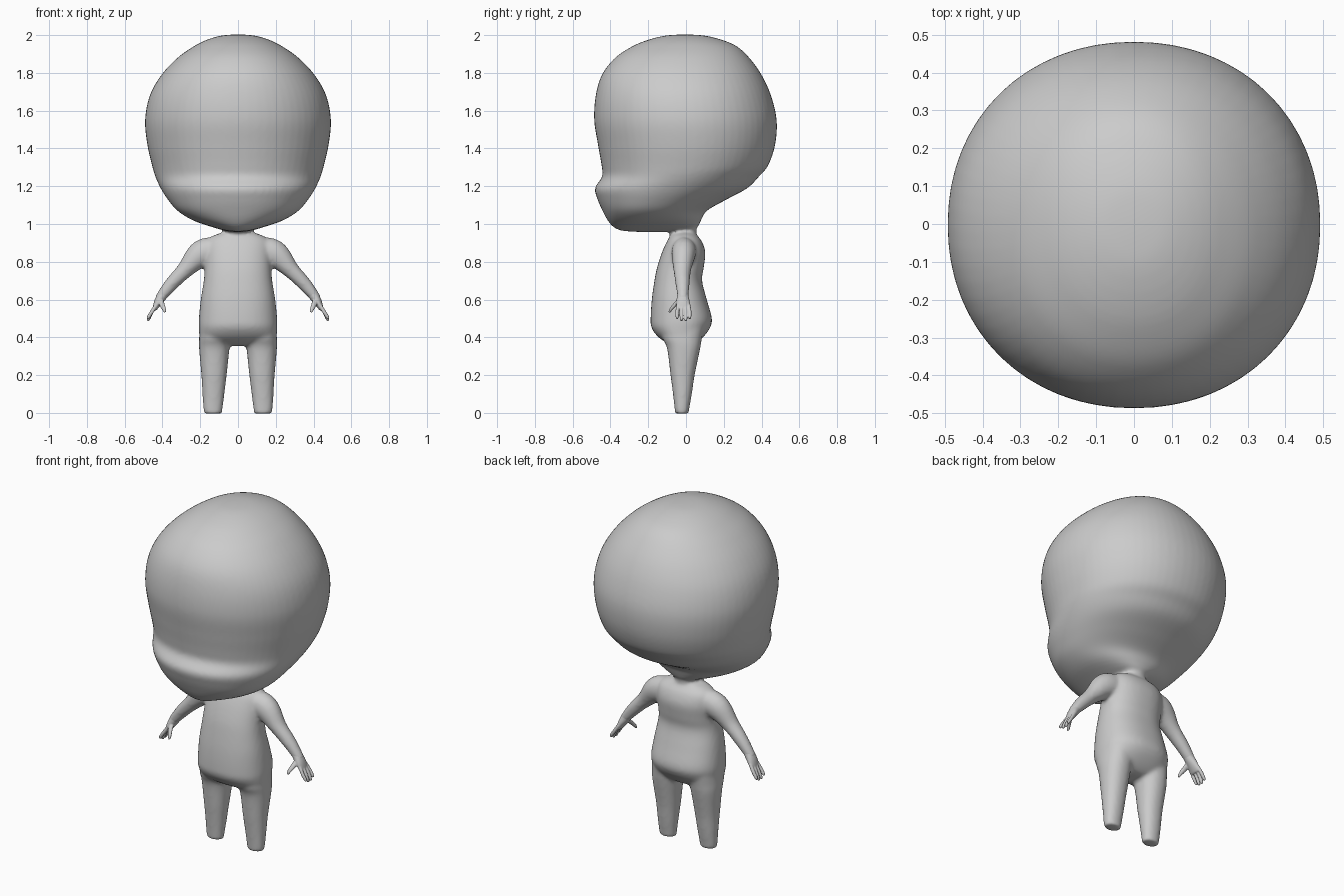
import bpy, bmesh, math
from mathutils import Vector


def spline(rows, steps):
    """Catmull-Rom resampling of rows of numbers."""
    out = []
    for i in range(len(rows) - 1):
        a, b, c, d = (rows[max(0, min(len(rows) - 1, i + k))] for k in (-1, 0, 1, 2))
        for s in range(steps):
            t = s / steps
            out.append([0.5 * (2 * q + (r - p) * t + (2 * p - 5 * q + 4 * r - w) * t * t
                               + (3 * q - p - 3 * r + w) * t ** 3)
                        for p, q, r, w in zip(a, b, c, d)])
    return out + [list(rows[-1])]


def loft(bm, rings, n, power):
    """Closed skin through rings given as (centre, side vector, depth vector)."""
    loops = []
    for c, u, v in rings:
        loop = []
        for k in range(n):
            a = 2 * math.pi * k / n
            f = lambda w: math.copysign(abs(w) ** (2 / power), w)
            loop.append(bm.verts.new(c + u * f(math.cos(a)) + v * f(math.sin(a))))
        loops.append(loop)
    for p, q in zip(loops, loops[1:]):
        for k in range(n):
            bm.faces.new((p[k], p[(k + 1) % n], q[(k + 1) % n], q[k]))
    bm.faces.new(loops[0])
    bm.faces.new(loops[-1])


def stack(bm, rows, power=2.1, sign=1, n=64):
    """Upright form; rows are (z, x min, x max, y front, y back)."""
    loft(bm, [(Vector((sign * (x0 + x1) / 2, (y0 + y1) / 2, z)),
               Vector(((x1 - x0) / 2, 0, 0)), Vector((0, (y1 - y0) / 2, 0)))
              for z, x0, x1, y0, y1 in spline(rows, 5)], n, power)


def limb(bm, rows, sign=1, n=20):
    """Limb along a path; rows are (x, y, z, thickness, depth)."""
    rows = spline(rows, 5)
    rings = []
    for i, (x, y, z, r, ry) in enumerate(rows):
        a, b = rows[max(0, i - 1)], rows[min(len(rows) - 1, i + 1)]
        t = Vector((b[0] - a[0], 0, b[2] - a[2])).normalized()
        rings.append((Vector((sign * x, y, z)), Vector((-t.z * sign, 0, t.x)) * r,
                      Vector((0, ry, 0))))
    loft(bm, rings, n, 2)


def finish(bm, name, voxel, iterations):
    bmesh.ops.recalc_face_normals(bm, faces=bm.faces)
    mesh = bpy.data.meshes.new(name)
    bm.to_mesh(mesh)
    bm.free()
    ob = bpy.data.objects.new(name, mesh)
    bpy.context.collection.objects.link(ob)
    m = ob.modifiers.new("Fuse", 'REMESH')
    m.mode, m.voxel_size, m.use_smooth_shade = 'VOXEL', voxel, True
    m = ob.modifiers.new("Soften", 'SMOOTH')
    m.factor, m.iterations = 0.5, iterations
    return ob


def widths(rows):
    return [(z, -w, w, f, b) for z, w, f, b in rows]


body = bmesh.new()

# head: z, half width, front, back
stack(body, widths([
    (2.003, .02, -.03, .02), (1.997, .09, -.11, .10), (1.975, .165, -.20, .19),
    (1.94, .235, -.285, .27), (1.88, .32, -.375, .335), (1.79, .405, -.445, .40),
    (1.68, .467, -.478, .45), (1.55, .492, -.486, .48), (1.42, .48, -.466, .472),
    (1.31, .455, -.447, .435), (1.25, .437, -.444, .385), (1.19, .41, -.482, .325),
    (1.13, .372, -.468, .215), (1.07, .32, -.442, .11), (1.02, .24, -.415, .08),
    (.985, .14, -.385, .06), (.965, .07, -.34, 0), (.958, .02, -.25, -.1)]))

# neck
stack(body, widths([(.90, .09, -.09, .06), (.95, .07, -.085, .055),
                    (.99, .075, -.10, .06), (1.06, .10, -.15, .09)]))

# torso
stack(body, widths([
    (.957, .05, -.07, .05), (.943, .12, -.08, .055), (.91, .165, -.10, .083),
    (.85, .175, -.127, .102), (.77, .176, -.153, .094), (.70, .181, -.167, .085),
    (.60, .197, -.181, .11), (.50, .207, -.187, .137), (.45, .207, -.182, .127),
    (.40, .20, -.145, .09), (.365, .16, -.09, .05), (.355, .10, -.05, .02)]), 2.3)

# legs and arms, both sides
for s in (-1, 1):
    stack(body, [(.48, .03, .20, -.13, .10), (.40, .035, .206, -.125, .085),
                 (.34, .045, .206, -.10, .075), (.20, .06, .194, -.082, .046),
                 (.10, .072, .188, -.069, .031), (.02, .082, .183, -.06, .017),
                 (-.004, .085, .178, -.058, .014)], 2.2, s, 32)
    limb(body, [(.08, -.01, .865, .065, .06), (.19, -.012, .845, .073, .065),
                (.28, -.02, .757, .045, .047), (.35, -.018, .685, .037, .038),
                (.40, -.017, .625, .029, .031), (.425, -.017, .595, .022, .026)], s)

finish(body, "body", .011, 5)

# hands: palm, four fingers and a thumb
hand = bmesh.new()
limb(hand, [(.375, -.017, .655, .026, .028), (.40, -.017, .622, .027, .030),
            (.422, -.016, .588, .022, .036), (.44, -.014, .553, .013, .038),
            (.444, -.014, .545, .008, .034)])
for y, tip in ((-.047, .497), (-.024, .486), (-.001, .486), (.020, .497)):
    limb(hand, [(.430, y * .8 - .003, .575, .010, .010), (.456, y, .535, .010, .009),
                (.474, y, tip + .01, .009, .008), (.478, y, tip, .005, .004)])
limb(hand, [(.412, -.030, .60, .016, .018), (.402, -.058, .573, .014, .013),
            (.392, -.078, .55, .011, .010), (.387, -.088, .532, .006, .006)])
hands = finish(hand, "hands", .0035, 3)
mirror = hands.modifiers.new("Mirror", 'MIRROR')
mirror.use_mirror_merge = False
